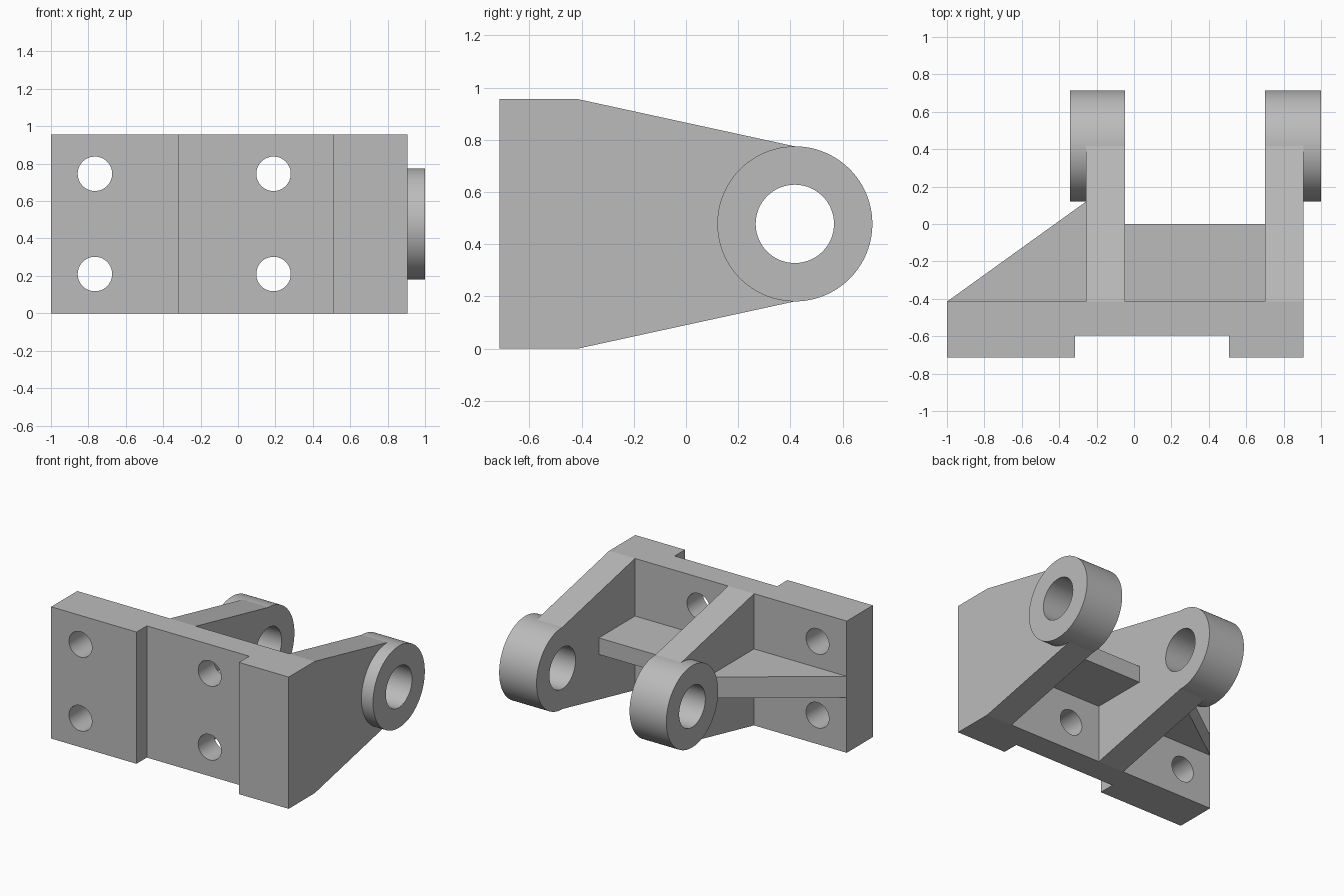
import bpy, bmesh
from math import pi, sin, cos, radians
from mathutils import Vector

cube = bpy.data.objects.get("Cube")
if cube:
    bpy.data.objects.remove(cube, do_unlink=True)

HEIGHT, MID = 0.956, 0.478
FRONT, BACK, SLOT = -0.714, -0.415, -0.596
PIN_Y, BOSS_R, BORE_R = 0.417, 0.297, 0.15
SEGS = 96

steel = bpy.data.materials.new("plain_grey")
steel.use_nodes = True
grey = (0.5, 0.5, 0.5, 1.0)
steel.diffuse_color = grey
steel.node_tree.nodes["Principled BSDF"].inputs["Base Color"].default_value = grey


def prism(name, points, axis, start, end):
    """Extrude a flat profile along x (points are y, z) or z (points are x, y)."""
    bm = bmesh.new()
    place = (lambda a, b: (start, a, b)) if axis == "X" else (lambda a, b: (a, b, start))
    face = bm.faces.new([bm.verts.new(place(a, b)) for a, b in points])
    move = Vector((end - start, 0, 0)) if axis == "X" else Vector((0, 0, end - start))
    grown = bmesh.ops.extrude_face_region(bm, geom=[face])["geom"]
    bmesh.ops.translate(bm, vec=move, verts=[v for v in grown if isinstance(v, bmesh.types.BMVert)])
    bmesh.ops.recalc_face_normals(bm, faces=bm.faces)
    mesh = bpy.data.meshes.new(name)
    bm.to_mesh(mesh)
    bm.free()
    mesh.materials.append(steel)
    obj = bpy.data.objects.new(name, mesh)
    bpy.context.collection.objects.link(obj)
    return obj


def rect(x0, x1, y0, y1):
    return [(x0, y0), (x1, y0), (x1, y1), (x0, y1)]


def arc(radius, begin, sweep, count):
    return [(PIN_Y + radius * cos(begin + sweep * i / count),
             MID + radius * sin(begin + sweep * i / count)) for i in range(count + 1)]


def drill(target, radius, location, rotation):
    """Cut a round hole through the target."""
    bpy.ops.mesh.primitive_cylinder_add(vertices=SEGS, radius=radius, depth=1,
                                        location=location, rotation=rotation)
    cutter = bpy.context.object
    cutter.hide_render = True
    cutter.data.materials.append(steel)
    mod = target.modifiers.new("hole", "BOOLEAN")
    mod.operation, mod.solver, mod.object = "DIFFERENCE", "EXACT", cutter
    bpy.context.view_layer.objects.active = target
    bpy.ops.object.modifier_apply(modifier=mod.name)
    bpy.data.objects.remove(cutter, do_unlink=True)


def finish(obj):
    bpy.ops.object.select_all(action="DESELECT")
    obj.select_set(True)
    bpy.context.view_layer.objects.active = obj
    bpy.ops.object.shade_smooth_by_angle(angle=radians(8))


# Mounting plate with a shallow front channel and four bolt holes
plate = prism("mounting_plate",
              [(-1, FRONT), (-0.315, FRONT), (-0.315, SLOT), (0.508, SLOT),
               (0.508, FRONT), (0.907, FRONT), (0.907, BACK), (-1, BACK)],
              "Z", 0, HEIGHT)
for x in (-0.765, 0.19):
    for z in (0.21, 0.746):
        drill(plate, 0.092, (x, -0.55, z), (pi / 2, 0, 0))
finish(plate)

# Two tapered lugs, each with a raised boss on one side and a bore
lug_profile = [(BACK, HEIGHT), (BACK, 0)] + arc(BOSS_R, -pi / 2, pi, SEGS // 2)
boss_profile = arc(BOSS_R, 0, 2 * pi, SEGS)[:-1]
for side, lug_x, boss_x in (("right", (-0.256, -0.047), (-0.342, -0.256)),
                            ("left", (0.70, 0.907), (0.907, 1.0))):
    for part, profile, (x0, x1) in (("lug", lug_profile, lug_x), ("boss", boss_profile, boss_x)):
        obj = prism(side + "_" + part, profile, "X", x0, x1)
        drill(obj, BORE_R, ((x0 + x1) / 2, PIN_Y, MID), (0, pi / 2, 0))
        finish(obj)

# Web between the lugs
prism("centre_web", rect(-0.047, 0.70, BACK, 0), "Z", MID - 0.06, MID + 0.06)

# Triangular gusset bracing the right lug
prism("side_gusset", [(-1, BACK), (-0.256, BACK), (-0.256, 0.12)], "Z", MID - 0.077, MID + 0.077)
